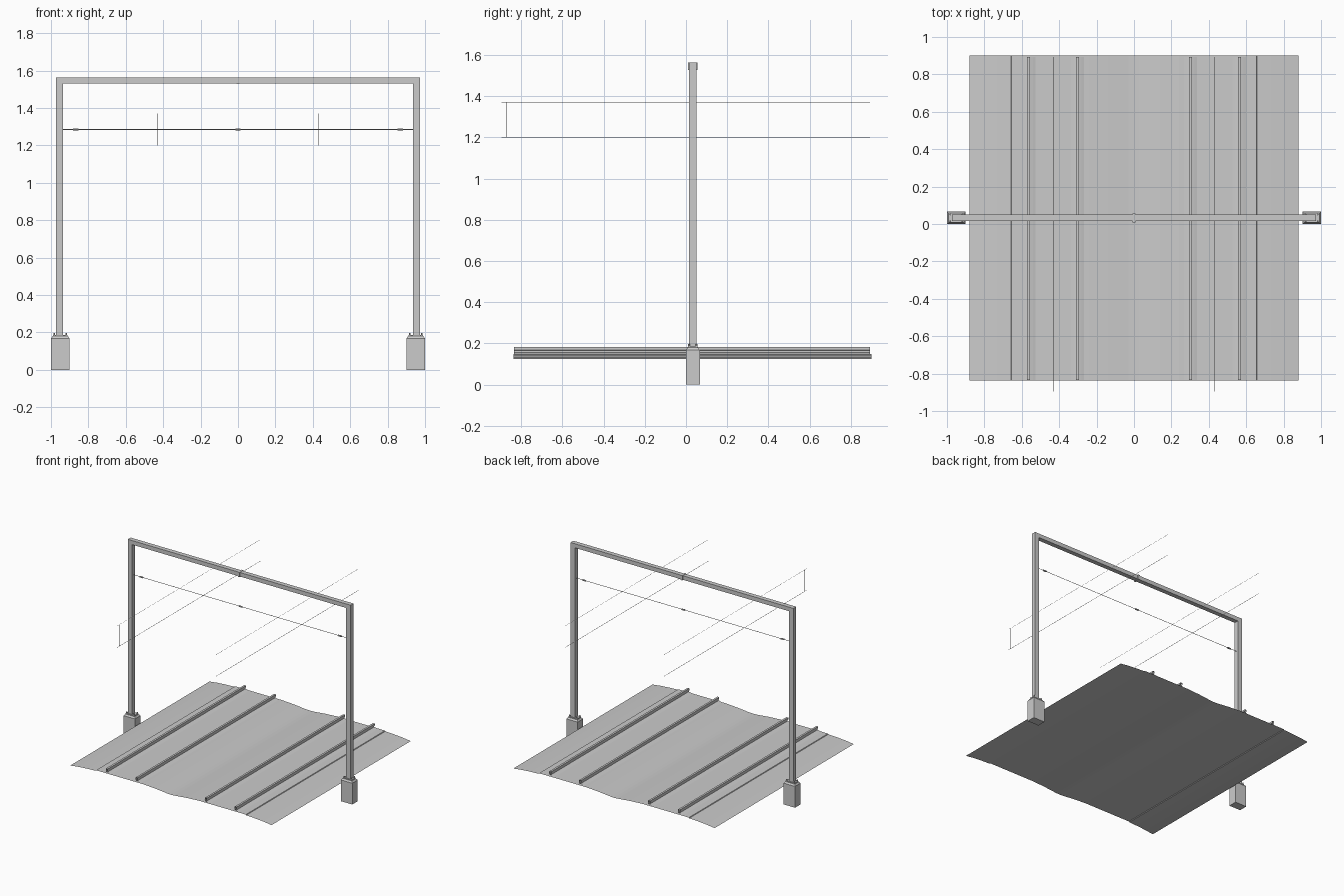
import bpy, bmesh, math
from mathutils import Vector

if "Cube" in bpy.data.objects:
    bpy.data.objects.remove(bpy.data.objects["Cube"])

grey = bpy.data.materials.new("plain_grey")
grey.diffuse_color = (0.6, 0.6, 0.6, 1)
grey.use_nodes = True
grey.node_tree.nodes["Principled BSDF"].inputs["Base Color"].default_value = grey.diffuse_color
CY = 0.033  # y position of the portal


def finish(name, bm):
    me = bpy.data.meshes.new(name)
    bm.to_mesh(me)
    bm.free()
    me.materials.append(grey)
    ob = bpy.data.objects.new(name, me)
    bpy.context.collection.objects.link(ob)
    return ob


def box(name, x0, x1, y0, y1, z0, z1, top_inset=0.0):
    bm = bmesh.new()
    bmesh.ops.create_cube(bm, size=1)
    for v in bm.verts:
        i = top_inset if v.co.z > 0 else 0
        v.co = Vector(((x1 - i if v.co.x > 0 else x0 + i),
                       (y1 - i if v.co.y > 0 else y0 + i),
                       (z1 if v.co.z > 0 else z0)))
    return finish(name, bm)


def rod(name, a, b, r, sides=6):
    a, b = Vector(a), Vector(b)
    d = b - a
    bm = bmesh.new()
    bmesh.ops.create_cone(bm, cap_ends=True, segments=sides, radius1=r, radius2=r, depth=d.length)
    q = d.to_track_quat('Z', 'Y')
    for v in bm.verts:
        v.co = q @ v.co + (a + b) / 2
    return finish(name, bm)


def strip(name, pts, y0, y1):
    """Extrude an open x/z profile along y; left-to-right points face up."""
    bm = bmesh.new()
    rows = [[bm.verts.new((x, y, z)) for y in (y0, y1)] for x, z in pts]
    for a, b in zip(rows, rows[1:]):
        bm.faces.new((a[0], b[0], b[1], a[1]))
    return finish(name, bm)


# ballast bed, a thin open sheet with two humps
half = [(0, 0.130), (0.03, 0.131), (0.08, 0.136), (0.14, 0.142), (0.21, 0.146),
        (0.24, 0.148), (0.63, 0.148), (0.655, 0.148), (0.658, 0.143), (0.73, 0.140),
        (0.81, 0.134), (0.88, 0.125)]
strip("ballast_bed", [(-x, z) for x, z in half[:0:-1]] + half, -0.838, 0.9)

# rails: foot, web and head
rail = [(0.036, 0.148), (0.022, 0.152), (0.003, 0.156), (0.003, 0.166), (0.008, 0.168), (0.008, 0.183)]
for side in (-1, 1):
    for i, x in enumerate((0.302, 0.563)):
        c = side * x
        strip(f"rail_{side}_{i}", [(c - w, z) for w, z in rail] + [(c + w, z) for w, z in rail[::-1]],
              -0.835, 0.893)

for s in (-1, 1):
    cx = s * 0.955
    # concrete foundation with chamfered top
    fx = s * 0.95
    box("foundation", fx - 0.05, fx + 0.05, CY - 0.034, CY + 0.034, 0, 0.168)
    box("foundation_top", fx - 0.05, fx + 0.05, CY - 0.034, CY + 0.034, 0.168, 0.18, 0.009)
    # base plate, bolts and post
    box("base_plate", fx - 0.038, fx + 0.038, CY - 0.024, CY + 0.024, 0.18, 0.187)
    for dx in (-0.032, 0.032):
        for dy in (-0.018, 0.018):
            rod("bolt", (fx + dx, CY + dy, 0.185), (fx + dx, CY + dy, 0.197), 0.005)
    box("post", cx - 0.019, cx + 0.019, CY - 0.018, CY + 0.018, 0.185, 1.53)
    # contact wire, carrier wire and dropper
    wx = s * 0.43
    rod("contact_wire", (wx, -0.895, 1.2), (wx, 0.892, 1.2), 0.0015, 4)
    rod("carrier_wire", (wx, -0.895, 1.37), (wx, 0.892, 1.37), 0.001, 4)
    rod("dropper", (wx, -0.87, 1.2), (wx, -0.87, 1.37), 0.001, 4)

# cross beam with joint clamp
box("cross_beam", -0.974, 0.974, CY - 0.018, CY + 0.018, 1.53, 1.562)
box("beam_joint", -0.008, 0.008, CY - 0.024, CY + 0.024, 1.527, 1.564)

# span wire with insulators
rod("span_wire", (-0.937, CY, 1.285), (0.937, CY, 1.285), 0.002, 4)
for x in (-0.868, 0, 0.868):
    rod("insulator", (x - 0.014, CY, 1.285), (x + 0.014, CY, 1.285), 0.006, 8)
